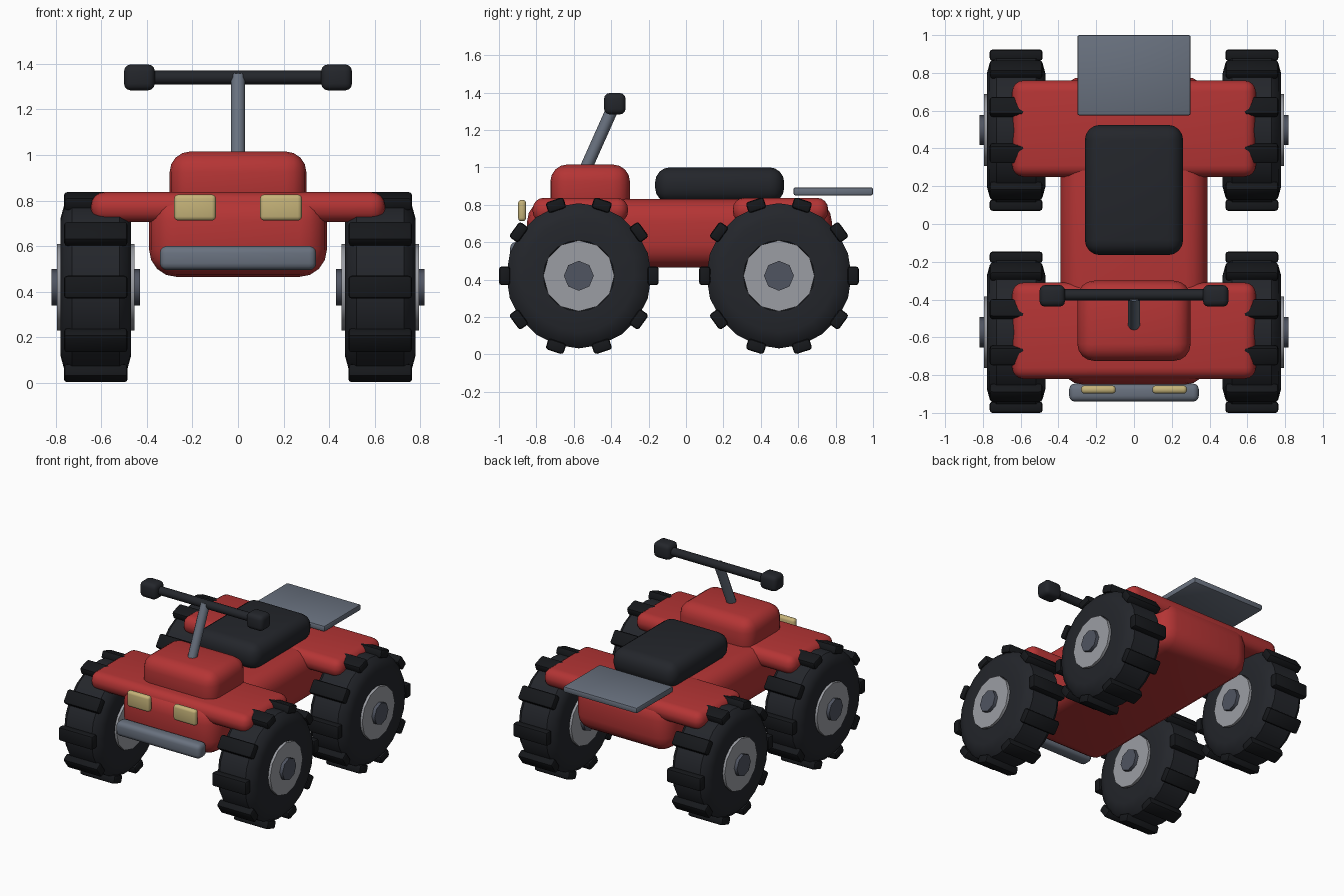
import bpy, math
from mathutils import Vector, Matrix

if "Cube" in bpy.data.objects:
    bpy.data.objects.remove(bpy.data.objects["Cube"])


def mat(name, rgb):
    m = bpy.data.materials.new(name)
    m.diffuse_color = (*rgb, 1)
    m.use_nodes = True
    m.node_tree.nodes["Principled BSDF"].inputs["Base Color"].default_value = m.diffuse_color
    return m


RED = mat("red_paint", (0.46, 0.035, 0.035))
BLACK = mat("black_rubber", (0.017, 0.019, 0.024))
TREAD = mat("tread_rubber", (0.008, 0.009, 0.011))
STEEL = mat("steel", (0.14, 0.165, 0.21))
RIM = mat("rim_metal", (0.33, 0.34, 0.37))
DARK = mat("hub_metal", (0.08, 0.09, 0.12))
LAMP = mat("lamp_glass", (0.56, 0.45, 0.19))


def finish(ob, name, material, angle=40):
    ob.name = name
    ob.data.materials.append(material)
    bpy.ops.object.select_all(action='DESELECT')
    ob.select_set(True)
    bpy.context.view_layer.objects.active = ob
    bpy.ops.object.shade_smooth_by_angle(angle=math.radians(angle))
    return ob


def box(name, x, y, z, material, bevel, segments=4):
    """Rounded box from (min, max) ranges."""
    lo, hi = Vector((x[0], y[0], z[0])), Vector((x[1], y[1], z[1]))
    bpy.ops.mesh.primitive_cube_add(size=1)
    ob = bpy.context.object
    ob.data.transform(Matrix.Translation((lo + hi) / 2) @ Matrix.Diagonal((*(hi - lo), 1)))
    b = ob.modifiers.new("round", 'BEVEL')
    b.width, b.segments = bevel, segments
    bpy.ops.object.modifier_apply(modifier="round")
    return finish(ob, name, material)


def rod(name, a, b, radius, sides, material):
    a, b = Vector(a), Vector(b)
    bpy.ops.mesh.primitive_cylinder_add(vertices=sides, radius=radius, depth=(b - a).length)
    ob = bpy.context.object
    rot = (b - a).to_track_quat('Z', 'Y').to_matrix().to_4x4()
    ob.data.transform(Matrix.Translation((a + b) / 2) @ rot)
    return finish(ob, name, material, 50)


def tyre(name, centre, sides=20):
    """Closed profile (offset along axle, radius) spun around the x axis."""
    prof = [(-.10, .15), (-.155, .19), (-.155, .30), (-.14, .355), (-.105, .388),
            (.105, .388), (.14, .355), (.155, .30), (.155, .19), (.10, .15)]
    n = len(prof)
    verts, faces = [], []
    for i in range(sides):
        t = 2 * math.pi * i / sides
        verts += [(p, r * math.cos(t), r * math.sin(t)) for p, r in prof]
        for j in range(n):
            k, m = (j + 1) % n, (i + 1) % sides
            faces.append((i * n + j, i * n + k, m * n + k, m * n + j))
    me = bpy.data.meshes.new(name)
    me.from_pydata(verts, [], faces)
    me.transform(Matrix.Translation(centre))
    ob = bpy.data.objects.new(name, me)
    bpy.context.collection.objects.link(ob)
    bpy.context.view_layer.objects.active = ob
    ob.select_set(True)
    bpy.ops.object.mode_set(mode='EDIT')
    bpy.ops.mesh.select_all(action='SELECT')
    bpy.ops.mesh.normals_make_consistent(inside=False)
    bpy.ops.object.mode_set(mode='OBJECT')
    return finish(ob, name, BLACK)


# body and fenders
box("body", (-.39, .39), (-.85, .78), (.465, .83), RED, .12)
box("front_fender", (-.645, .645), (-.82, -.31), (.705, .837), RED, .06)
box("rear_fender", (-.645, .645), (.25, .76), (.705, .837), RED, .06)
box("fuel_tank", (-.30, .30), (-.725, -.30), (.74, 1.015), RED, .09)

# seat and rear rack
box("seat", (-.26, .26), (-.165, .525), (.81, 1.0), BLACK, .08)
box("rear_rack", (-.30, .30), (.575, 1.0), (.85, .893), STEEL, .01, 2)

# bumper and headlights
box("bumper", (-.343, .343), (-.94, -.845), (.495, .60), STEEL, .03, 3)
for side, s in (("left", 1), ("right", -1)):
    xs = sorted((s * .097, s * .28))
    box(side + "_headlight", xs, (-.898, -.855), (.712, .826), LAMP, .018, 3)
    # handlebar grips
    xs = sorted((s * .365, s * .50))
    box(side + "_grip", xs, (-.438, -.323), (1.283, 1.397), BLACK, .03, 3)

# steering
rod("steering_stem", (0, -.56, .94), (0, -.379, 1.345), .033, 10, STEEL)
rod("handlebar", (-.42, -.375, 1.34), (.42, -.375, 1.34), .03, 12, BLACK)

# wheels
for end, y in (("front", -.573), ("rear", .497)):
    for side, s in (("left", 1), ("right", -1)):
        tag = f"{end}_{side}_"
        c = Vector((s * .624, y, .42))
        tyre(tag + "tyre", c)
        rod(tag + "rim", c - Vector((.171, 0, 0)), c + Vector((.171, 0, 0)), .19, 12, RIM)
        rod(tag + "hub", c - Vector((.195, 0, 0)), c + Vector((.195, 0, 0)), .08, 8, DARK)
        # tread lugs around the rim of the tyre
        for i in range(10):
            lug = box(f"{tag}lug_{i}", (-.14, .14), (.367, .427), (-.05, .05), TREAD, .015, 2)
            lug.data.transform(Matrix.Translation(c) @ Matrix.Rotation(math.radians(36 * i), 4, 'X'))
